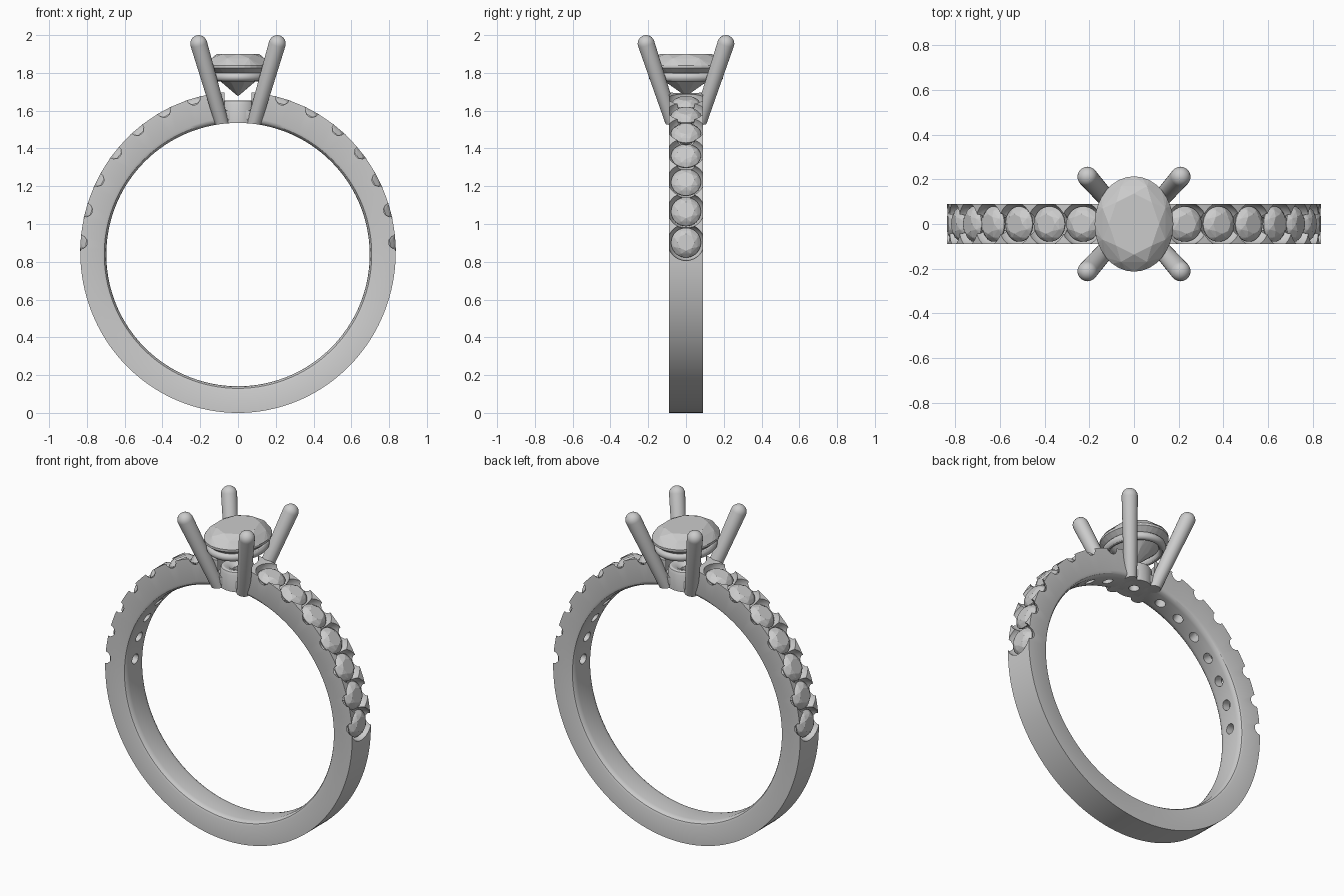
import bpy, bmesh
from math import sin, cos, pi, radians
from mathutils import Matrix, Vector

if "Cube" in bpy.data.objects:
    bpy.data.objects.remove(bpy.data.objects["Cube"])


def finish(bm, name, mat=Matrix(), smooth=True):
    bmesh.ops.recalc_face_normals(bm, faces=bm.faces)
    bm.transform(mat)
    me = bpy.data.meshes.new(name)
    bm.to_mesh(me)
    bm.free()
    ob = bpy.data.objects.new(name, me)
    bpy.context.collection.objects.link(ob)
    if smooth:
        shade(ob)
    return ob


def activate(ob):
    bpy.ops.object.select_all(action='DESELECT')
    ob.select_set(True)
    bpy.context.view_layer.objects.active = ob


def shade(ob):
    activate(ob)
    bpy.ops.object.shade_smooth_by_angle(angle=radians(32))


def revolve(name, profile, mat=Matrix(), steps=32, closed=False):
    """Spin a list of (radius, height) points about z."""
    bm = bmesh.new()
    rings = [[bm.verts.new((r * cos(2 * pi * k / steps), r * sin(2 * pi * k / steps), z))
              for k in range(steps)] if r > 0 else [bm.verts.new((0, 0, z))] * steps
             for r, z in profile]
    pairs = list(zip(rings, rings[1:])) + ([(rings[-1], rings[0])] if closed else [])
    for a, b in pairs:
        for k in range(steps):
            n = (k + 1) % steps
            bm.faces.new(list(dict.fromkeys((a[k], a[n], b[n], b[k]))))
    return finish(bm, name, mat)


def cut(ob, cutters, remove=True):
    """Subtract the cutters and throw them away."""
    activate(ob)
    for c in cutters:
        m = ob.modifiers.new("cut", 'BOOLEAN')
        m.operation, m.solver, m.object = 'DIFFERENCE', 'EXACT', c
        bpy.ops.object.modifier_apply(modifier=m.name)
    if remove:
        for c in cutters:
            bpy.data.objects.remove(c)
    shade(ob)


def gem(name, rx, ry, table, crown, girdle, pavilion, mat):
    """Brilliant cut stone: girdle top at z = 0."""
    bm = bmesh.new()

    def ring(n, f, z, off=0.0):
        for k in range(n):
            a = 2 * pi * (k + off) / n
            bm.verts.new((rx * f * cos(a), ry * f * sin(a), z))
    ring(8, table, crown)
    ring(8, (table + 1) / 2 + 0.04, crown * 0.62, 0.5)
    ring(32, 1, 0)
    ring(32, 1, -girdle)
    ring(8, 0.45, -girdle - pavilion * 0.58, 0.5)
    bm.verts.new((0, 0, -girdle - pavilion))
    bmesh.ops.convex_hull(bm, input=bm.verts)
    return finish(bm, name, mat, smooth=False)


# Shank: round finger hole, slightly taller outer oval, softened inner edges
half = [(0.055, 0.0), (0.074, 0.025), (0.085, 0.08), (0.09, 0.17), (0.09, 1.0)]
section = half + [(-y, f) for y, f in reversed(half)]
N = 160
bm = bmesh.new()
loops = []
for k in range(N):
    t = 2 * pi * k / N
    inner = Vector((0.697 * sin(t), 0, 0.838 + 0.697 * cos(t)))
    outer = Vector((0.835 * sin(t), 0, 0.85 + 0.85 * cos(t)))
    loops.append([bm.verts.new(inner.lerp(outer, f) + Vector((0, y, 0))) for y, f in section])
S = len(section)
for k in range(N):
    a, b = loops[k], loops[(k + 1) % N]
    for i in range(S):
        j = (i + 1) % S
        bm.faces.new((a[i], a[j], b[j], b[i]))
shank = finish(bm, "shank")

# Scalloped seats and small stones down both shoulders
seats = []
R, H = 0.097, 0.03
ball = [(R * sin(radians(a)), R * cos(radians(a))) for a in range(0, 161, 10)]
seat_profile = [(0, R)] + ball[1:] + [(H, -0.093), (H, -0.22), (0, -0.22)]
for side in (-1, 1):
    for i in range(7):
        a = side * radians(16.4 + 11.67 * i)
        frame = (Matrix.Translation((0.835 * sin(a), 0, 0.85 + 0.85 * cos(a)))
                 @ Matrix.Rotation(a, 4, 'Y'))
        seats.append(revolve("seat_cutter", seat_profile, frame, 36))
        gem("shoulder_stone", 0.079, 0.079, 0.56, 0.03, 0.006, 0.06,
            frame @ Matrix.Translation((0, 0, -0.03)))
# Recess under the head with a small through hole
seats.append(revolve("head_cutter", [(0, 1.8), (0.115, 1.8), (0.115, 1.6),
                                     (H, 1.6), (H, 1.45), (0, 1.45)]))
cut(shank, seats)

# Finger hole cutter trims the head parts flush with the inside
finger = revolve("finger_cutter", [(0, -0.4), (0.697, -0.4), (0.697, 0.4), (0, 0.4)],
                 Matrix.Translation((0, 0, 0.838)) @ Matrix.Rotation(pi / 2, 4, 'X'), 160)
finger.hide_render = True

# Base collar of the head
collar = revolve("head_base", [(H, 1.5), (0.1, 1.5), (0.1, 1.635), (0.093, 1.65),
                               (0.08, 1.655), (0.055, 1.65), (H, 1.63)], steps=48, closed=True)
cut(collar, [finger], remove=False)

# Four splayed prongs with round tips
for sx in (-1, 1):
    for sy in (-1, 1):
        low = Vector((sx * 0.075, sy * 0.06, 1.50))
        tip = Vector((sx * 0.208, sy * 0.211, 1.955))
        d = tip - low
        L, r = d.length, 0.045
        dome = [(r * cos(radians(a)), L + r * sin(radians(a))) for a in range(0, 90, 15)]
        prong = revolve("prong", [(0, 0), (0.036, 0)] + dome + [(0, L + r)],
                        Matrix.Translation(low) @ d.to_track_quat('Z', 'Y').to_matrix().to_4x4(), 24)
        cut(prong, [finger], remove=False)
bpy.data.objects.remove(finger)

# Oval gallery rail below the stone
tube = [(0.174 + 0.023 * cos(2 * pi * k / 12), 1.778 + 0.023 * sin(2 * pi * k / 12))
        for k in range(12)]
revolve("gallery_rail", tube, Matrix.Diagonal((0.83, 1, 1, 1)), 64, closed=True)

# Oval centre stone
gem("centre_stone", 0.176, 0.213, 0.64, 0.06, 0.014, 0.15, Matrix.Translation((0, 0, 1.84)))
